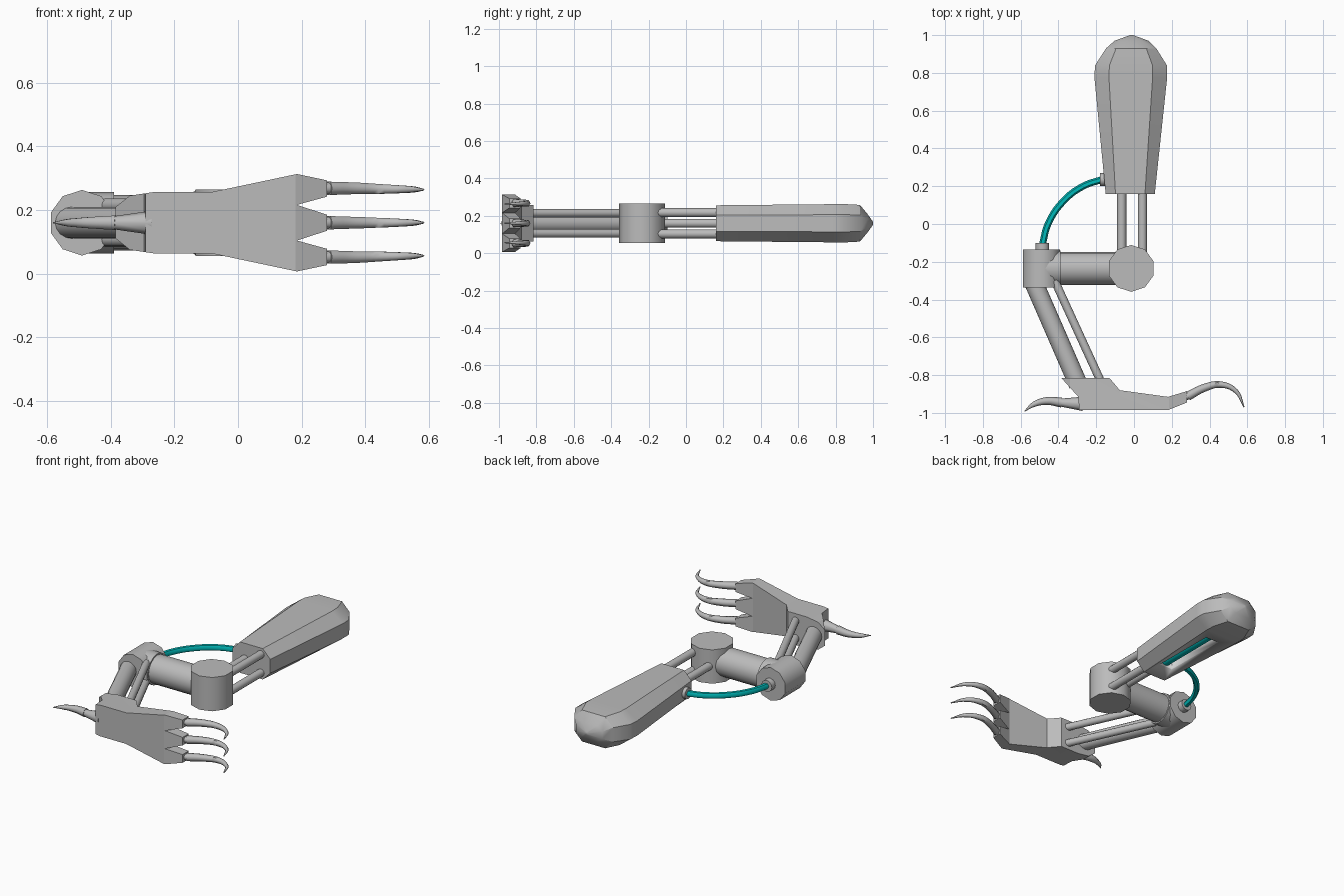
import bpy, bmesh, math
from mathutils import Vector

cube = bpy.data.objects.get("Cube")
if cube:
    bpy.data.objects.remove(cube, do_unlink=True)


def material(name, rgb):
    m = bpy.data.materials.new(name)
    m.use_nodes = True
    m.diffuse_color = (*rgb, 1)
    m.node_tree.nodes["Principled BSDF"].inputs["Base Color"].default_value = (*rgb, 1)
    return m


GREY = material("metal grey", (0.5, 0.5, 0.5))
TEAL = material("cable teal", (0.0, 0.5, 0.5))
WHITE = material("lining white", (0.95, 0.95, 0.95))
MID = 0.16  # height of the leg's centre plane


def finish(name, bm, mat=GREY, angle=40):
    bmesh.ops.recalc_face_normals(bm, faces=bm.faces)
    me = bpy.data.meshes.new(name)
    bm.to_mesh(me)
    bm.free()
    me.materials.append(mat)
    ob = bpy.data.objects.new(name, me)
    bpy.context.collection.objects.link(ob)
    smooth(ob, angle)
    return ob


def smooth(ob, angle=40):
    bpy.ops.object.select_all(action='DESELECT')
    ob.select_set(True)
    bpy.context.view_layer.objects.active = ob
    bpy.ops.object.shade_smooth_by_angle(angle=math.radians(angle))


def loft(name, rings, mat=GREY, angle=40):
    bm = bmesh.new()
    loops = [[bm.verts.new(p) for p in ring] for ring in rings]
    n = len(loops[0])
    for a, b in zip(loops, loops[1:]):
        for i in range(n):
            j = (i + 1) % n
            bm.faces.new((a[i], a[j], b[j], b[i]))
    bm.faces.new(loops[0])
    bm.faces.new(loops[-1])
    return finish(name, bm, mat, angle)


def rod(name, a, b, r, sides=12, mat=GREY, r2=None, turn=0):
    a, b = Vector(a), Vector(b)
    q = (b - a).to_track_quat('Z', 'Y')
    rings = []
    for c, rad in ((a, r), (b, r if r2 is None else r2)):
        rings.append([c + q @ Vector((rad * math.cos(t), rad * math.sin(t), 0))
                      for t in (turn + math.tau * i / sides for i in range(sides))])
    return loft(name, rings, mat, 50)


def sweep(name, pts, radii, mat=GREY):
    cu = bpy.data.curves.new(name, 'CURVE')
    cu.dimensions = '3D'
    cu.bevel_depth = 1
    cu.bevel_resolution = 1
    cu.resolution_u = 5
    cu.use_fill_caps = True
    sp = cu.splines.new('BEZIER')
    sp.bezier_points.add(len(pts) - 1)
    for bp, p, r in zip(sp.bezier_points, pts, radii):
        bp.co, bp.radius = p, r
        bp.handle_left_type = bp.handle_right_type = 'AUTO'
    ob = bpy.data.objects.new(name, cu)
    bpy.context.collection.objects.link(ob)
    cu.materials.append(mat)
    bpy.ops.object.select_all(action='DESELECT')
    ob.select_set(True)
    bpy.context.view_layer.objects.active = ob
    bpy.ops.object.convert(target='MESH')
    smooth(bpy.context.object, 60)


def boolean(ob, cutter, op):
    mod = ob.modifiers.new(op.lower(), 'BOOLEAN')
    mod.operation, mod.object, mod.solver = op, cutter, 'EXACT'
    if op == 'DIFFERENCE':
        mod.material_mode = 'TRANSFER'
    bpy.ops.object.select_all(action='DESELECT')
    ob.select_set(True)
    bpy.context.view_layer.objects.active = ob
    bpy.ops.object.modifier_apply(modifier=mod.name)
    bpy.data.objects.remove(cutter, do_unlink=True)


# Thigh shell: eight-sided sections along y
def thigh_ring(y, cx, w, h):
    half = [(1, -0.45), (1, 0.45), (0.6, 1), (-0.6, 1)]
    prof = half + [(-u, -v) for u, v in half]
    return [(cx + w * u, y, MID + h * v) for u, v in prof]


thigh = loft("thigh_shell", [thigh_ring(*s) for s in (
    (0.16, -0.02, 0.13, 0.096), (0.78, -0.017, 0.193, 0.102), (0.84, -0.016, 0.19, 0.103),
    (0.93, -0.015, 0.133, 0.098), (0.97, -0.013, 0.09, 0.05), (1.0, -0.013, 0.008, 0.008))], angle=30)

# Slot in the underside with a piston inside
slot = [(-0.045, 0.29), (0.045, 0.29), (0.045, 0.71), (-0.045, 0.71)]
cutter = loft("slot_cutter", [[(x, y, z) for x, y in slot] for z in (0.0, 0.13)], WHITE)
cutter.hide_render = True
boolean(thigh, cutter, 'DIFFERENCE')
rod("thigh_piston", (0.003, 0.29, 0.105), (0.003, 0.69, 0.105), 0.034, 12, TEAL)

# Thigh rods, knee drum and cross strut
for i, (x, dz) in enumerate(((0.045, 0.057), (0.045, -0.057), (-0.065, 0))):
    rod(f"thigh_rod_{i + 1}", (x, -0.2, MID + dz), (x, 0.2, MID + dz), 0.024)
rod("knee_drum", (-0.015, -0.235, 0.055), (-0.015, -0.235, 0.265), 0.124, 10, turn=math.pi / 2)
rod("cross_strut", (-0.42, -0.235, MID), (-0.05, -0.235, MID), 0.087, 16)

# Elbow joint made of two crossing short drums
rod("elbow_drum", (-0.49, -0.335, MID), (-0.49, -0.135, MID), 0.103, 10, turn=math.pi / 10)
rod("elbow_collar", (-0.5, -0.235, MID), (-0.39, -0.235, MID), 0.096, 16)

# Cable with its two sockets
rod("elbow_socket", (-0.485, -0.15, MID), (-0.485, -0.1, MID), 0.036)
rod("thigh_socket", (-0.18, 0.235, MID), (-0.13, 0.235, MID), 0.034)
sweep("cable", [(x, y, MID) for x, y in (
    (-0.485, -0.11), (-0.455, 0.0), (-0.375, 0.12), (-0.27, 0.2), (-0.165, 0.237))], [0.018] * 5, TEAL)

# Shin tube and its two thin rods
rod("shin_tube", (-0.535, -0.3, MID), (-0.295, -0.85, MID), 0.05, 16)
for s, side in ((1, "upper"), (-1, "lower")):
    rod(f"shin_rod_{side}", (-0.42, -0.3, MID + s * 0.054), (-0.168, -0.85, MID + s * 0.054), 0.022)

# Foot: side profile cut to the outline of the sole
profile = [(-0.385, -0.815), (-0.13, -0.815), (-0.075, -0.88), (0.18, -0.915), (0.28, -0.885),
           (0.28, -0.945), (0.18, -0.985), (-0.29, -0.985), (-0.295, -0.915)]
foot = loft("foot", [[(x, y, z) for x, y in profile] for z in (-0.1, 0.5)])
edge = [(-0.39, 0.045), (-0.34, 0.085), (-0.26, 0.097), (-0.08, 0.097), (0.185, 0.153),
        (0.28, 0.133), (0.28, 0.082), (0.185, 0.056), (0.28, 0.025)]
outline = edge + [(x, -z) for x, z in reversed(edge)]
sole = loft("sole_cutter", [[(x, y, MID + z) for x, z in outline] for y in (-1.2, -0.6)])
sole.hide_render = True
boolean(foot, sole, 'INTERSECT')
smooth(foot, 20)

# Three front claws with knuckles
for dz, side in ((0.108, "upper"), (0, "middle"), (-0.108, "lower")):
    z = MID + dz
    rod(f"knuckle_{side}", (0.25, -0.925, z), (0.3, -0.905, z), 0.018)
    sweep(f"claw_{side}", [(0.285, -0.912, z), (0.37, -0.868, z), (0.46, -0.85, z - dz * 0.02),
                           (0.54, -0.885, z - dz * 0.03), (0.583, -0.97, z - dz * 0.04)],
          [0.024, 0.021, 0.017, 0.012, 0.003])

# Hind toe and claw
rod("hind_toe", (-0.27, -0.952, MID), (-0.395, -0.945, MID), 0.038, 8, r2=0.02)
sweep("hind_claw", [(-0.385, -0.945, MID), (-0.46, -0.937, MID), (-0.53, -0.955, MID), (-0.58, -0.992, MID)],
      [0.026, 0.021, 0.014, 0.002])
